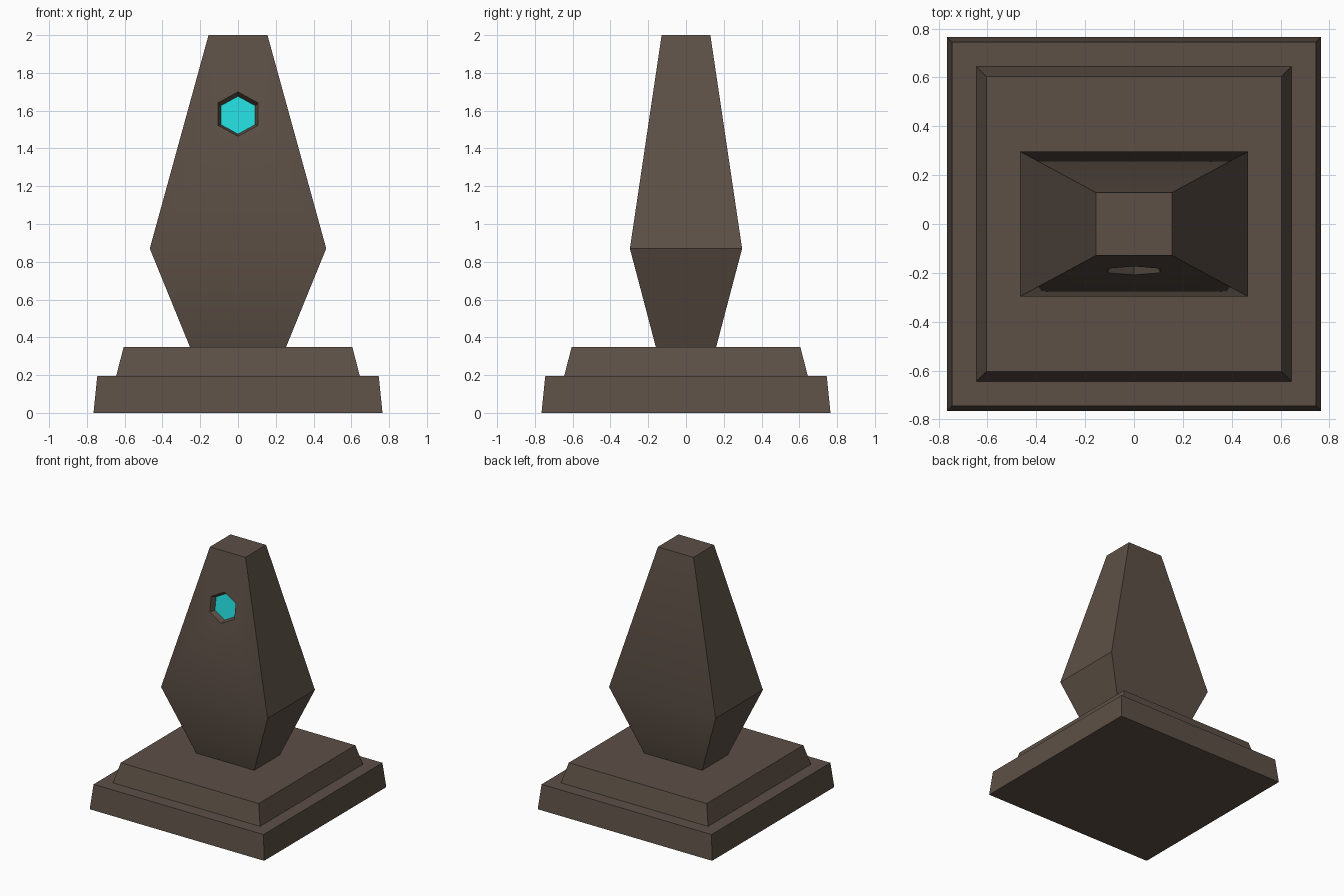
import bpy, bmesh, math
from mathutils import Vector

if "Cube" in bpy.data.objects:
    bpy.data.objects.remove(bpy.data.objects["Cube"])


def material(name, rgb):
    m = bpy.data.materials.new(name)
    m.diffuse_color = (*rgb, 1)
    m.use_nodes = True
    m.node_tree.nodes["Principled BSDF"].inputs["Base Color"].default_value = m.diffuse_color
    return m


stone = material("brown stone", (0.108, 0.080, 0.061))
cyan = material("bright cyan", (0.017, 0.70, 0.71))


def ring(bm, hx, hy, z):
    # corners in order: front left, front right, back right, back left
    return [bm.verts.new((sx * hx, sy * hy, z))
            for sx, sy in ((-1, -1), (1, -1), (1, 1), (-1, 1))]


def bridge(bm, a, b, skip=()):
    n = len(a)
    for i in range(n):
        if i not in skip:
            bm.faces.new((a[i], a[(i + 1) % n], b[(i + 1) % n], b[i]))


def finish(name, bm, mats):
    bmesh.ops.recalc_face_normals(bm, faces=bm.faces[:])
    for f in bm.faces:
        f.smooth = True
    for e in bm.edges:
        e.smooth = e.calc_face_angle(math.pi) < math.radians(30)
    me = bpy.data.meshes.new(name)
    bm.to_mesh(me)
    bm.free()
    for m in mats:
        me.materials.append(m)
    ob = bpy.data.objects.new(name, me)
    bpy.context.collection.objects.link(ob)
    return ob


def slab(name, bottom, top, z0, z1):
    bm = bmesh.new()
    a, b = ring(bm, bottom, bottom, z0), ring(bm, top, top, z1)
    bm.faces.new(a)
    bm.faces.new(b)
    bridge(bm, a, b)
    return finish(name, bm, [stone])


# Stepped plinth
slab("lower_plinth", 0.765, 0.745, 0.0, 0.195)
slab("upper_plinth", 0.645, 0.605, 0.195, 0.35)

# Tapered pillar, widest at the waist
bm = bmesh.new()
foot = ring(bm, 0.255, 0.16, 0.35)
waist = ring(bm, 0.467, 0.297, 0.87)
tip = ring(bm, 0.156, 0.129, 2.0)
bm.faces.new(foot)
bm.faces.new(tip)
bridge(bm, foot, waist)
bridge(bm, waist, tip, skip=(0,))

# Hexagonal socket in the sloping front face
up = Vector((0, 0.297 - 0.129, 2.0 - 0.87)).normalized()
inward = Vector((0, up.z, -up.y))
t = (1.582 - 0.87) / (2.0 - 0.87)
centre = Vector((0, -0.297 + t * (0.297 - 0.129), 1.582))


def hexagon(r, depth):
    # starts at the bottom point and runs anticlockwise seen from the front
    return [bm.verts.new(centre + inward * depth
                         + Vector((1.04 * r * math.sin(k * math.pi / 3), 0, 0))
                         - up * (r * math.cos(k * math.pi / 3))) for k in range(6)]


rim, floor = hexagon(0.119, 0), hexagon(0.101, 0.04)
bl, br, tl, tr = waist[0], waist[1], tip[0], tip[1]
bm.faces.new((bl, br, rim[0]))
bm.faces.new((br, tr, rim[3], rim[2], rim[1], rim[0]))
bm.faces.new((tr, tl, rim[3]))
bm.faces.new((tl, bl, rim[0], rim[5], rim[4], rim[3]))
bridge(bm, rim, floor)
# Glowing gem at the bottom of the socket
bm.faces.new(floor).material_index = 1
finish("pillar_with_gem", bm, [stone, cyan])
